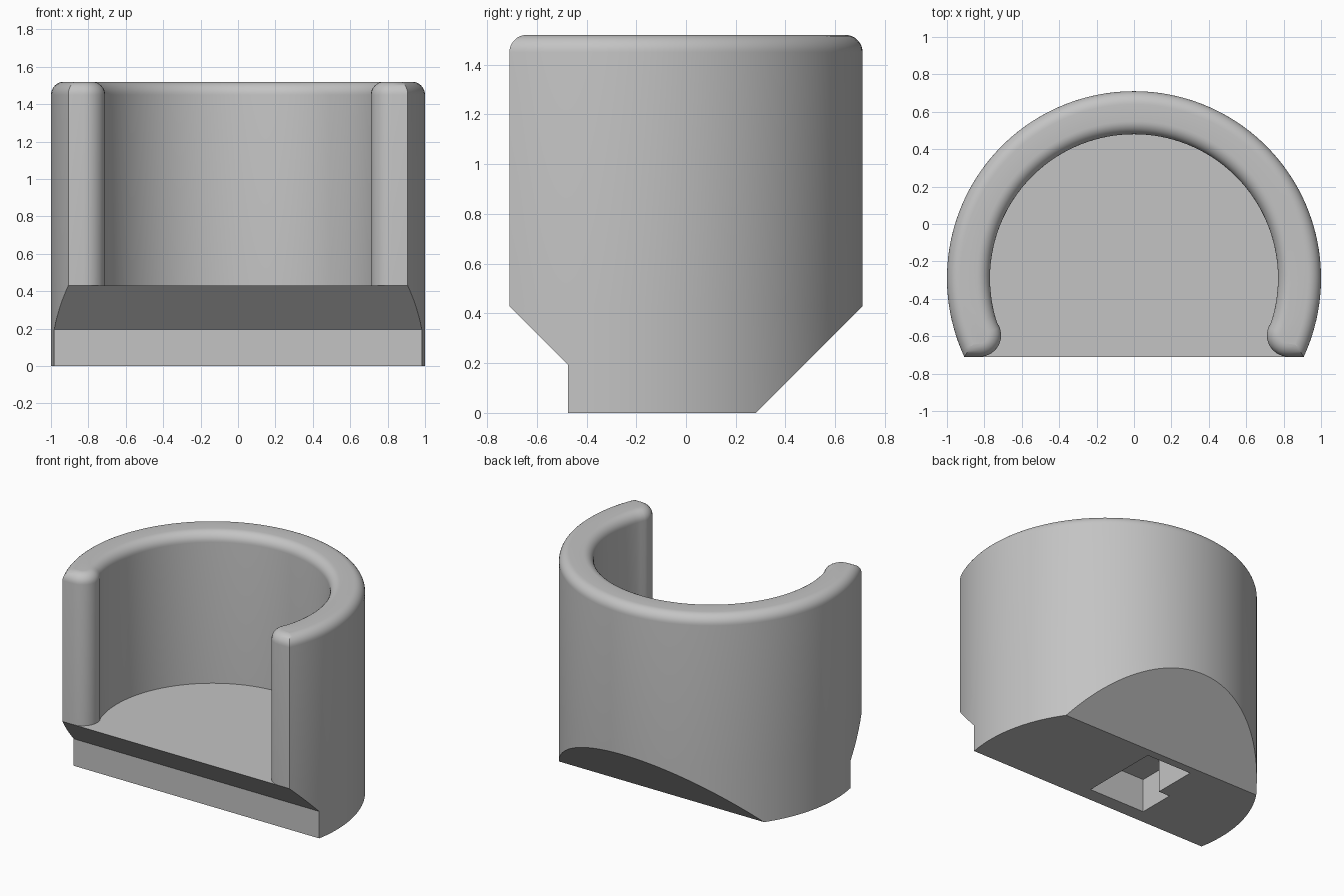
import bpy, bmesh
from math import sin, cos, asin, pi, radians, degrees
from mathutils import Vector

if "Cube" in bpy.data.objects:
    bpy.data.objects.remove(bpy.data.objects["Cube"])

CY, FRONT, FLOOR, TOP = -0.29, -0.71, 0.43, 1.52
R_OUT, R_IN, R_LIP, R_RIM = 1.0, 0.77, 0.115, 0.07

grey = bpy.data.materials.new("plain_grey")
grey.use_nodes = True
colour = (0.55, 0.55, 0.55, 1)
grey.diffuse_color = colour
grey.node_tree.nodes["Principled BSDF"].inputs["Base Color"].default_value = colour


def arc(cx, cy, r, start, end, n):
    angles = [radians(start + (end - start) * i / n) for i in range(n + 1)]
    return [(cx + r * cos(a), cy + r * sin(a)) for a in angles]


def inset(outline, d):
    """Move a counter-clockwise outline inward by d with mitred corners."""
    pts = [Vector(p) for p in outline]
    moved = []
    for i, p in enumerate(pts):
        a = (p - pts[i - 1]).normalized()
        b = (pts[(i + 1) % len(pts)] - p).normalized()
        n1, n2 = Vector((-a.y, a.x)), Vector((-b.y, b.x))
        moved.append(p + (n1 + n2) * d / (1 + n1.dot(n2)))
    return moved


def finish(name, bm):
    bmesh.ops.recalc_face_normals(bm, faces=bm.faces)
    mesh = bpy.data.meshes.new(name)
    bm.to_mesh(mesh)
    bm.free()
    mesh.materials.append(grey)
    obj = bpy.data.objects.new(name, mesh)
    bpy.context.collection.objects.link(obj)
    return obj


def prism(name, points, shift):
    """Sweep a closed 3D outline along shift."""
    bm = bmesh.new()
    bottom = bm.faces.new([bm.verts.new(p) for p in points])
    grown = bmesh.ops.extrude_face_region(bm, geom=[bottom], use_keep_orig=True)["geom"]
    bmesh.ops.translate(bm, vec=shift,
                        verts=[g for g in grown if isinstance(g, bmesh.types.BMVert)])
    return finish(name, bm)


def rounded_wall(name, outline):
    """Stack outline rings up to a rounded rim and close it with a strip of quads."""
    levels = [(0, FLOOR)]
    for k in range(9):
        a = k * pi / 16
        levels.append((R_RIM * (1 - cos(a)), TOP - R_RIM * (1 - sin(a))))
    bm = bmesh.new()
    rings = [[bm.verts.new((x, y, z)) for x, y in inset(outline, d)] for d, z in levels]
    n = len(outline)
    for low, high in zip(rings, rings[1:]):
        for i in range(n):
            j = (i + 1) % n
            bm.faces.new((low[i], low[j], high[j], high[i]))
    rim = rings[-1]
    for i in range(n // 2 - 1):
        bm.faces.new((rim[i], rim[i + 1], rim[n - 2 - i], rim[n - 1 - i]))
    return finish(name, bm)


def boolean(target, cutter, operation):
    mod = target.modifiers.new(operation.lower(), "BOOLEAN")
    mod.object, mod.operation, mod.solver = cutter, operation, "EXACT"
    bpy.context.view_layer.objects.active = target
    bpy.ops.object.modifier_apply(modifier=mod.name)
    bpy.data.objects.remove(cutter)


def smooth(obj):
    bpy.ops.object.select_all(action="DESELECT")
    obj.select_set(True)
    bpy.context.view_layer.objects.active = obj
    bpy.ops.object.shade_smooth_by_angle(angle=radians(30))


# Outer curve, cut flat at the front
cut = degrees(asin((FRONT - CY) / R_OUT))
outer = arc(0, CY, R_OUT, cut, 180 - cut, 96)

# Horseshoe wall with rounded lips; the inside has as many points as the outside
join = -17.9
lip = arc(0.825, FRONT + R_LIP, R_LIP, 270, 144, 8)
left_lip = [(-x, y) for x, y in lip]
inner = arc(0, CY, R_IN, 180 - join, join, 80)[1:-1]
wall = rounded_wall("curved_wall", outer + left_lip + inner + lip[::-1])
smooth(wall)

# Base block, trimmed by a side profile: front step and sloped back
base = prism("base", [(x, y, 0) for x, y in outer], (0, 0, FLOOR))
side = [(-0.475, -0.1), (0.18, -0.1), (0.81, 0.53), (-0.81, 0.53), (-0.475, 0.195)]
boolean(base, prism("side_trim", [(-1.2, y, z) for y, z in side], (2.4, 0, 0)), "INTERSECT")

# Stepped socket in the underside
socket = [(0.065, 0.22), (0.065, -0.37), (-0.39, -0.37),
          (-0.39, -0.1), (-0.3, -0.1), (-0.3, 0.22)]
boolean(base, prism("socket_cut", [(x, y, -0.1) for x, y in socket], (0, 0, 0.345)), "DIFFERENCE")
smooth(base)
